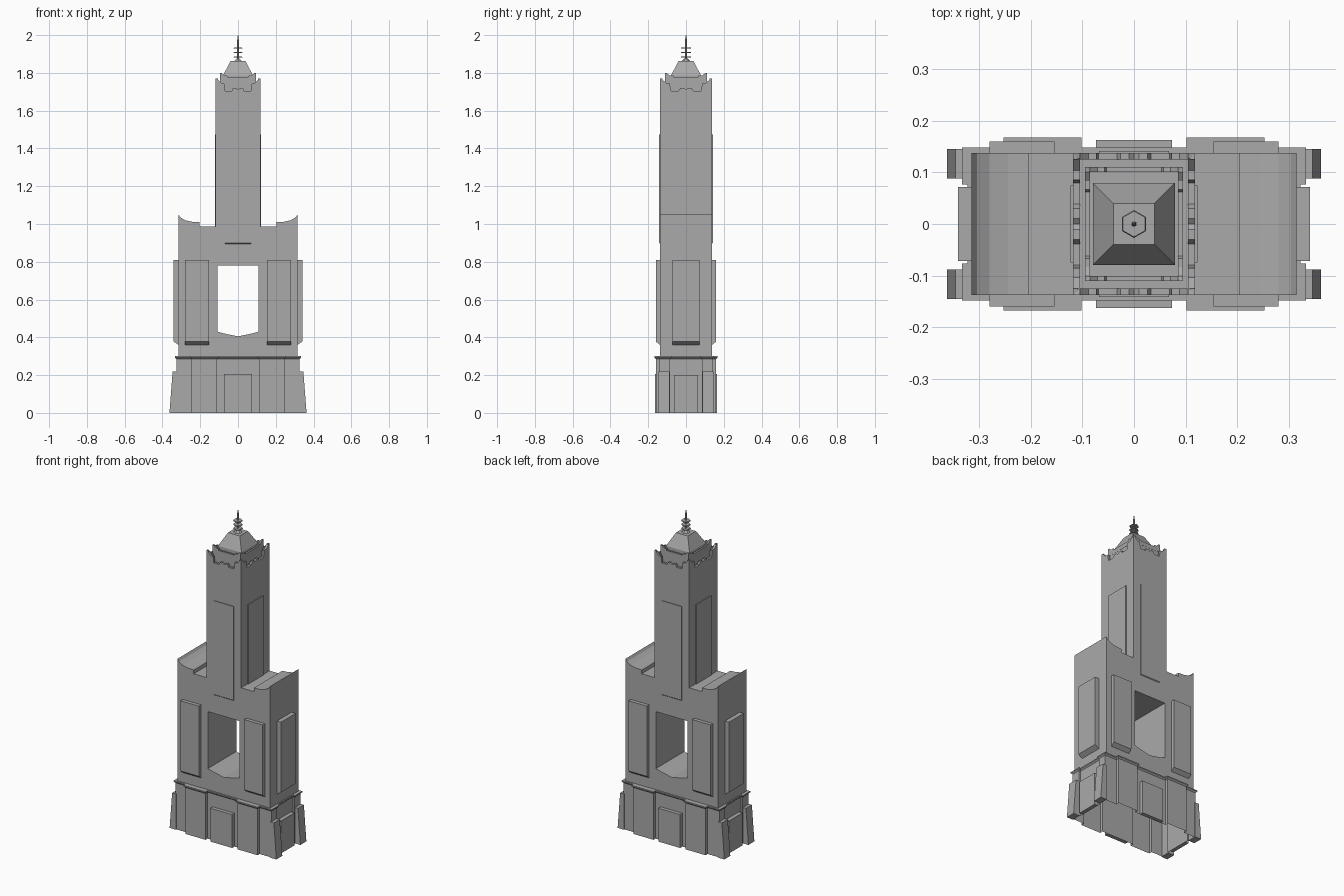
import bpy, bmesh, math
from mathutils import Matrix

if "Cube" in bpy.data.objects:
    bpy.data.objects.remove(bpy.data.objects["Cube"])

stone = bpy.data.materials.new("grey_stone")
stone.use_nodes = True
GREY = (0.4, 0.4, 0.4, 1)
stone.diffuse_color = GREY
stone.node_tree.nodes["Principled BSDF"].inputs["Base Color"].default_value = GREY


def finish(name, bm):
    bmesh.ops.recalc_face_normals(bm, faces=bm.faces)
    mesh = bpy.data.meshes.new(name)
    bm.to_mesh(mesh)
    bm.free()
    mesh.materials.append(stone)
    obj = bpy.data.objects.new(name, mesh)
    bpy.context.collection.objects.link(obj)
    return obj


def loft(name, rings, bottom=True):
    """Skin a stack of equal-length rings of 3D points."""
    bm = bmesh.new()
    loops = [[bm.verts.new(p) for p in ring] for ring in rings]
    n = len(loops[0])
    for a, b in zip(loops, loops[1:]):
        for i in range(n):
            j = (i + 1) % n
            bm.faces.new((a[i], a[j], b[j], b[i]))
    bm.faces.new(loops[-1])
    if bottom:
        bm.faces.new(loops[0])
    return finish(name, bm)


def mirrored(half):
    """Close a right-hand profile with its mirror image."""
    return half + [(-x, z) for x, z in reversed(half) if x > 0]


def slab(name, profile, y0, y1):
    return loft(name, [[(x, y, z) for x, z in profile] for y in (y0, y1)])


def rect(x, y, z, cx=0, cy=0):
    return [(cx - x, cy - y, z), (cx + x, cy - y, z),
            (cx + x, cy + y, z), (cx - x, cy + y, z)]


def box(name, x, y, z0, z1, cx=0, cy=0):
    return loft(name, [rect(x, y, z0, cx, cy), rect(x, y, z1, cx, cy)])


def turned(obj, angle):
    obj.data.transform(Matrix.Rotation(angle, 4, "Z"))
    return obj


def panel(name, cx, half, wall, out, z0, z1, lip, angle):
    """Raised wall panel with a sloping underside."""
    rings = [[(cx - half, -wall + 0.01, z), (cx + half, -wall + 0.01, z),
              (cx + half, -y, z), (cx - half, -y, z)]
             for z, y in ((z0, wall), (z0 + lip, out), (z1, out))]
    return turned(loft(name, rings), angle)


# Plinth: stepped plan, open underneath, with a thin cornice
quarter = [(0.11, 0.14), (0.11, 0.16), (0.245, 0.16), (0.245, 0.14),
           (0.326, 0.14), (0.326, 0.085), (0.315, 0.085)]


def plan(grow, z):
    q = [(x + (-grow if i < 2 else grow), y + (-grow if i > 4 else grow))
         for i, (x, y) in enumerate(quarter)]
    r = q[::-1]
    pts = q + [(x, -y) for x, y in r] + [(-x, -y) for x, y in q] + [(-x, y) for x, y in r]
    return [(x, y, z) for x, y in pts]


loft("plinth", [plan(0, 0), plan(0, 0.29)], bottom=False)
loft("plinth_cornice", [plan(0, 0.285), plan(0.008, 0.293), plan(0.008, 0.3)])

# Sloping corner buttresses
for sx in (-1, 1):
    for sy in (-1, 1):
        loft("corner_buttress", [
            [(sx * a, sy * b, z) for a, b in ((0.32, 0.088), (out, 0.088), (out, 0.146), (0.32, 0.146))]
            for z, out in ((0, 0.363), (0.22, 0.346))])

# Doors on all four sides
for s in (-1, 1):
    box("front_door", 0.074, 0.012, 0, 0.205, cy=s * 0.151)
    box("side_door", 0.012, 0.064, 0, 0.2, cx=s * 0.327)

# Main body and tower shaft share one silhouette
body = slab("main_body", mirrored([
    (0.315, 0.29), (0.315, 1.05), (0.305, 1.035), (0.28, 1.02), (0.245, 1.012),
    (0.205, 1.01), (0.205, 0.987), (0.118, 0.987), (0.118, 1.7)]), -0.138, 0.138)

# Through opening with a sagging sill
cutter = slab("opening_cutter", mirrored([
    (0, 0.405), (0.05, 0.415), (0.08, 0.422), (0.108, 0.43), (0.108, 0.78)]), -0.3, 0.3)
cutter.hide_render = True
cut = body.modifiers.new("opening", "BOOLEAN")
cut.operation, cut.solver, cut.object = "DIFFERENCE", "EXACT", cutter
bpy.context.view_layer.objects.active = body
bpy.ops.object.modifier_apply(modifier=cut.name)
bpy.data.objects.remove(cutter)

# Raised panels on the body and the tower
for turn in (0, math.pi):
    for s in (-1, 1):
        panel("front_panel", s * 0.217, 0.063, 0.138, 0.16, 0.36, 0.81, 0.018, turn)
    panel("side_panel", 0, 0.072, 0.315, 0.342, 0.36, 0.81, 0.018, turn + math.pi / 2)
    panel("tower_front_panel", 0, 0.068, 0.138, 0.142, 0.895, 1.475, 0.004, turn)
    panel("tower_side_panel", 0, 0.075, 0.118, 0.123, 0.895, 1.475, 0.004, turn + math.pi / 2)


def parapet(name, hx, hy, thick, base, steps):
    """Four thin walls whose top edge follows steps, given as (fraction, height)."""
    for turn in range(4):
        width, depth = (hx, hy) if turn % 2 == 0 else (hy, hx)
        half = [(width, base)] + [(width * f, z) for f, z in steps]
        turned(slab(name, mirrored(half), -depth, -depth + thick), turn * math.pi / 2)


# Two stepped crowns with raised corners
parapet("lower_crown", 0.118, 0.138, 0.013, 1.69, [
    (1, 1.77), (0.93, 1.768), (0.75, 1.745), (0.62, 1.745), (0.58, 1.705),
    (0.28, 1.705), (0.22, 1.72), (0.08, 1.72), (0, 1.712)])
box("upper_crown_block", 0.094, 0.11, 1.69, 1.765)
parapet("upper_crown", 0.095, 0.111, 0.01, 1.75, [
    (1, 1.8), (0.92, 1.798), (0.75, 1.785), (0.6, 1.785), (0.56, 1.775)])

# Roof
loft("pyramid_roof", [rect(0.08, 0.08, z) for z in (1.76, 1.785)] + [rect(0.04, 0.04, 1.862)])


def cone(name, sides, r0, r1, z0, z1):
    bm = bmesh.new()
    bmesh.ops.create_cone(bm, cap_ends=True, segments=sides, radius1=r0, radius2=r1,
                          depth=z1 - z0, matrix=Matrix.Translation((0, 0, (z0 + z1) / 2)))
    return finish(name, bm)


# Spire with three rings
cone("spire_foot", 6, 0.027, 0.008, 1.86, 1.876)
cone("spire_pole", 6, 0.006, 0.005, 1.87, 1.975)
cone("spire_tip", 6, 0.005, 0.001, 1.975, 2.0)
for height in (1.885, 1.908, 1.932):
    cone("spire_ring", 6, 0.027, 0.025, height - 0.003, height + 0.003)
